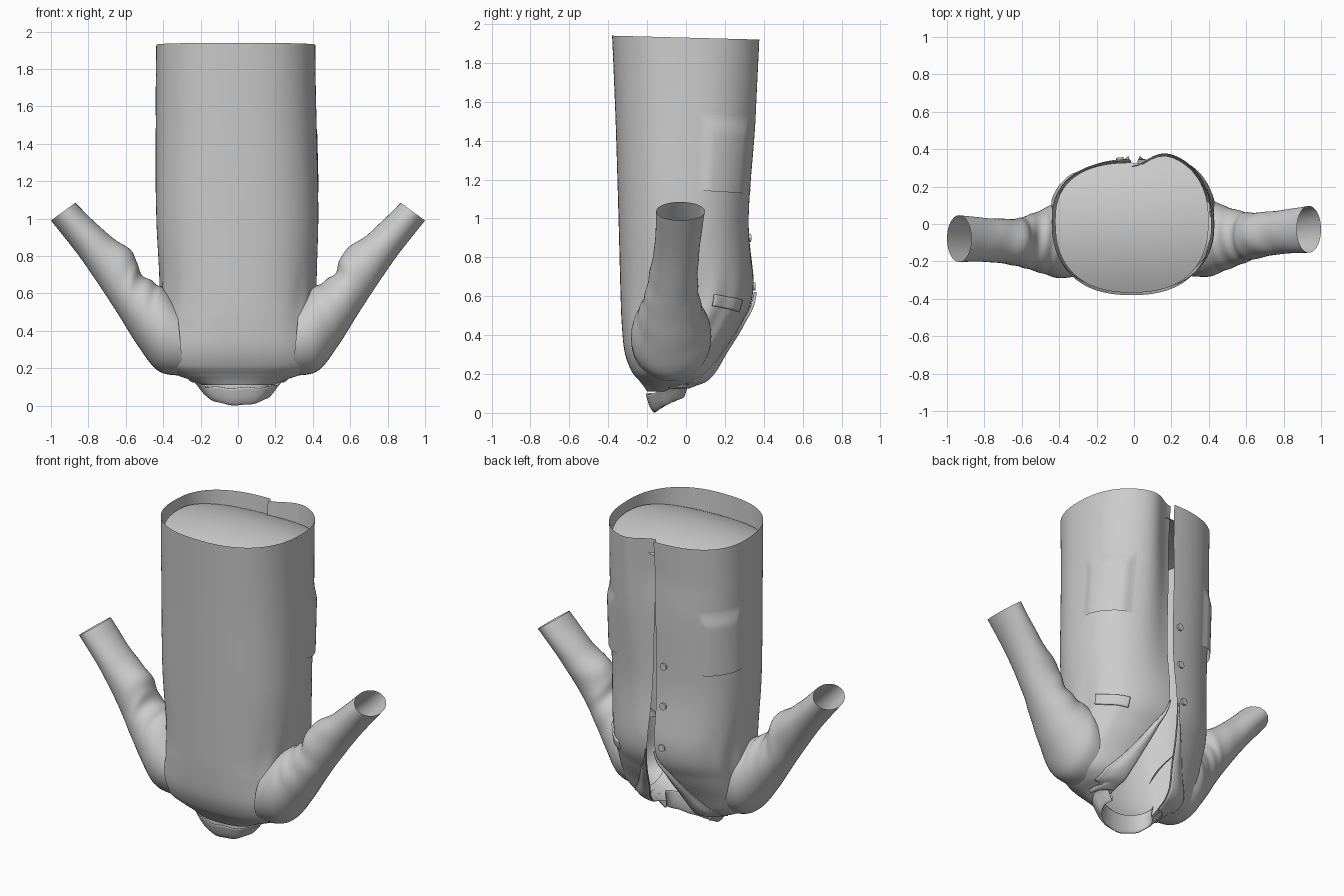
import bpy, bmesh, math
from math import sin, cos, pi, exp
from mathutils import Vector

if "Cube" in bpy.data.objects:
    bpy.data.objects.remove(bpy.data.objects["Cube"])

# Torso rings, hem (top) to neck (bottom): z, half width, back y, front y, half opening
ROWS = [(1.94, .425, -.38, .41, .001), (1.5, .43, -.362, .385, .010), (1.0, .433, -.347, .34, .017),
        (.62, .415, -.337, .345, .028), (.45, .42, -.33, .28, .07), (.31, .428, -.315, .2, .11),
        (.215, .405, -.28, .15, .14), (.165, .33, -.24, .11, .15), (.14, .26, -.22, .06, .16),
        (.11, .19, -.2, .0, .165)]
# Sleeve rings: lower x, z; upper x, z; centre y; half depth
SLEEVE = [(.29, .16, .33, .56, -.08, .2), (.425, .185, .385, .62, -.08, .205), (.535, .32, .435, .65, -.085, .172),
          (.635, .48, .52, .71, -.085, .14), (.72, .61, .565, .82, -.08, .124), (.85, .80, .71, .93, -.065, .117),
          (1.0, .99, .87, 1.085, -.053, .125)]


def spline(rows, v):
    """Catmull-Rom interpolation of a table at row position v."""
    n = len(rows) - 1
    i = min(int(v), n - 1)
    t = v - i
    p = [rows[min(max(i + k, 0), n)] for k in (-1, 0, 1, 2)]
    return [.5 * (2 * b + (c - a) * t + (2 * a - 5 * b + 4 * c - d) * t * t + (3 * b - a - 3 * c + d) * t ** 3)
            for a, b, c, d in zip(*p)]


def row_at(z):
    lo, hi = 0.0, len(ROWS) - 1.0
    for _ in range(30):
        m = (lo + hi) / 2
        lo, hi = (m, hi) if spline(ROWS, m)[0] > z else (lo, m)
    return lo


def power(c, p=.84):
    return math.copysign(abs(c) ** p, c)


def edge_angle(v, extra=0.0):
    """Angle from the opening centre of a point this far past the opening edge."""
    r = spline(ROWS, v)
    return math.asin(min(1, max(.001, (r[4] + extra) / r[1])) ** (1 / .84))


def coat(v, a, off=0.0):
    """Point on the coat body; a is measured from +y towards +x."""
    z, hw, yb, yf, _ = spline(ROWS, v)
    x = hw * power(sin(a))
    y = (yb + yf) / 2 + (yf - yb) / 2 * power(cos(a))
    top = min(1, max(0, (z - .7) / 1.0))
    if cos(a) > 0:
        # the +x panel dips under the flatter -x panel
        y -= top * (.1 * exp(-(x / .12) ** 2) if sin(a) > 0 else .07 * cos(a))
    # drape folds beside the armholes
    fold = exp(-((z - .5) / .2) ** 2) * abs(sin(a)) ** 4
    r = off + .008 * fold * sin(a * 14 + z * 6)
    z -= .02 * (y + .38) / .76 * max(0, z - 1) / .94
    return Vector((x + r * sin(a) - .012 * top, y + r * cos(a), z))


def grid(name, f, nu, nv, thick=0.0):
    bm = bmesh.new()
    vs = [[bm.verts.new(f(i / nu, j / nv)) for i in range(nu + 1)] for j in range(nv + 1)]
    for j in range(nv):
        for i in range(nu):
            bm.faces.new((vs[j][i], vs[j][i + 1], vs[j + 1][i + 1], vs[j + 1][i]))
    bmesh.ops.remove_doubles(bm, verts=bm.verts, dist=1e-5)
    bmesh.ops.recalc_face_normals(bm, faces=bm.faces)
    me = bpy.data.meshes.new(name)
    bm.to_mesh(me)
    bm.free()
    ob = bpy.data.objects.new(name, me)
    bpy.context.collection.objects.link(ob)
    if thick:
        m = ob.modifiers.new("thickness", 'SOLIDIFY')
        m.thickness, m.offset = thick, 0
    bpy.context.view_layer.objects.active = ob
    bpy.ops.object.select_all(action='DESELECT')
    ob.select_set(True)
    bpy.ops.object.shade_smooth_by_angle(angle=math.radians(45))
    return ob


# Coat body, open down the +y side
def body(u, t):
    v = t * (len(ROWS) - 1)
    a0 = edge_angle(v)
    return coat(v, a0 + u * (2 * pi - 2 * a0))


grid("coat_body", body, 120, 90)


# Curved panel closing the inside just under the hem
def inner(u, t):
    p = coat(0, u * 2 * pi) * (t * .965)
    return Vector((p.x, p.y, 1.9 - .1 * (p.y / .38) ** 2 - .03 * (p.x / .42) ** 2))


grid("inner_panel", inner, 64, 16)


for s, side in ((1, "right"), (-1, "left")):
    # Sleeve with creases near the elbow
    def sleeve(u, t):
        v = t * (len(SLEEVE) - 1)
        lx, lz, ux, uz, yc, ry = spline(SLEEVE, v)
        a = u * 2 * pi
        amp = .03 * sin(pi * t) * min(1, max(0, v - 1.2))
        k = 1 + amp * sin(v * 7 + 3 * sin(a + s)) * (.5 + .5 * cos(a))
        c = cos(a) * k
        x, z = (lx + ux) / 2 + c * (ux - lx) / 2, (lz + uz) / 2 + c * (uz - lz) / 2
        return Vector((s * x, yc + s * .025 * t + ry * k * sin(a), z))
    grid(side + "_sleeve", sleeve, 40, 60)

    # Lapel folded back along the neckline, with a notch near the collar
    def lapel(u, t):
        v = 3 + 5.4 * t
        w = .14 * min(1, t / .6) * (1 - .35 * exp(-((t - .88) / .05) ** 2))
        return coat(v, s * edge_angle(v, u * w), .004 + .014 * sin(pi * min(1, u + .15)))
    grid(side + "_lapel", lapel, 10, 40, .004)

    # Patch pocket, melting into the coat and standing open along its lower edge
    def pocket(u, t):
        z = 1.53 - .40 * t + .015 * u
        a = math.radians(34 + 49 * u)
        rim = min(1, 5 * u, 5 * (1 - u), 4 * t)
        rim = rim * rim * (3 - 2 * rim)
        return coat(row_at(z), s * a, .001 + .016 * rim)
    grid(side + "_pocket", pocket, 24, 24)


# Small slanted chest pocket
def welt(u, t):
    z = .58 - .06 * t + .03 * u
    return coat(row_at(z), math.radians(36 + 34 * u), .005)


grid("chest_pocket", welt, 16, 6, .01)


# Collar: stand, fold and turned-down leaf around the neck
def collar(u, t):
    a = math.radians(62 + 236 * u)
    ends = abs(2 * u - 1) ** 4
    keys = [(.175, .09, .11), (.165, .09, .05), (.17, .1, 0), (.2, .125, .03), (.23, .145, .092)]
    r, d, h = spline(keys, t * 4)
    x, y = r * power(sin(a), 1), -.06 + d * cos(a)
    base = .004 + .25 * max(0, y + .16) + .9 * x * x + .02 * ends
    h *= 1 - .3 * ends - 8 * x * x * t
    return Vector((x, y, base + h + .004 * sin(a * 9) * t))


grid("collar", collar, 60, 16, .004)

# Buttons down the -x front edge
for z in (1.15, .90, .65):
    v = row_at(z)
    a = -edge_angle(v, .05)
    p, q = coat(v, a, .004), coat(v, a - .05, .004)
    n = Vector((q.y - p.y, p.x - q.x, 0)).normalized()
    if n.y < 0:
        n = -n
    bpy.ops.mesh.primitive_cylinder_add(vertices=20, radius=.021, depth=.014, location=p,
                                        rotation=n.to_track_quat('Z', 'Y').to_euler())
    bpy.context.object.name = "button"
    bpy.ops.object.shade_smooth_by_angle(angle=math.radians(40))
